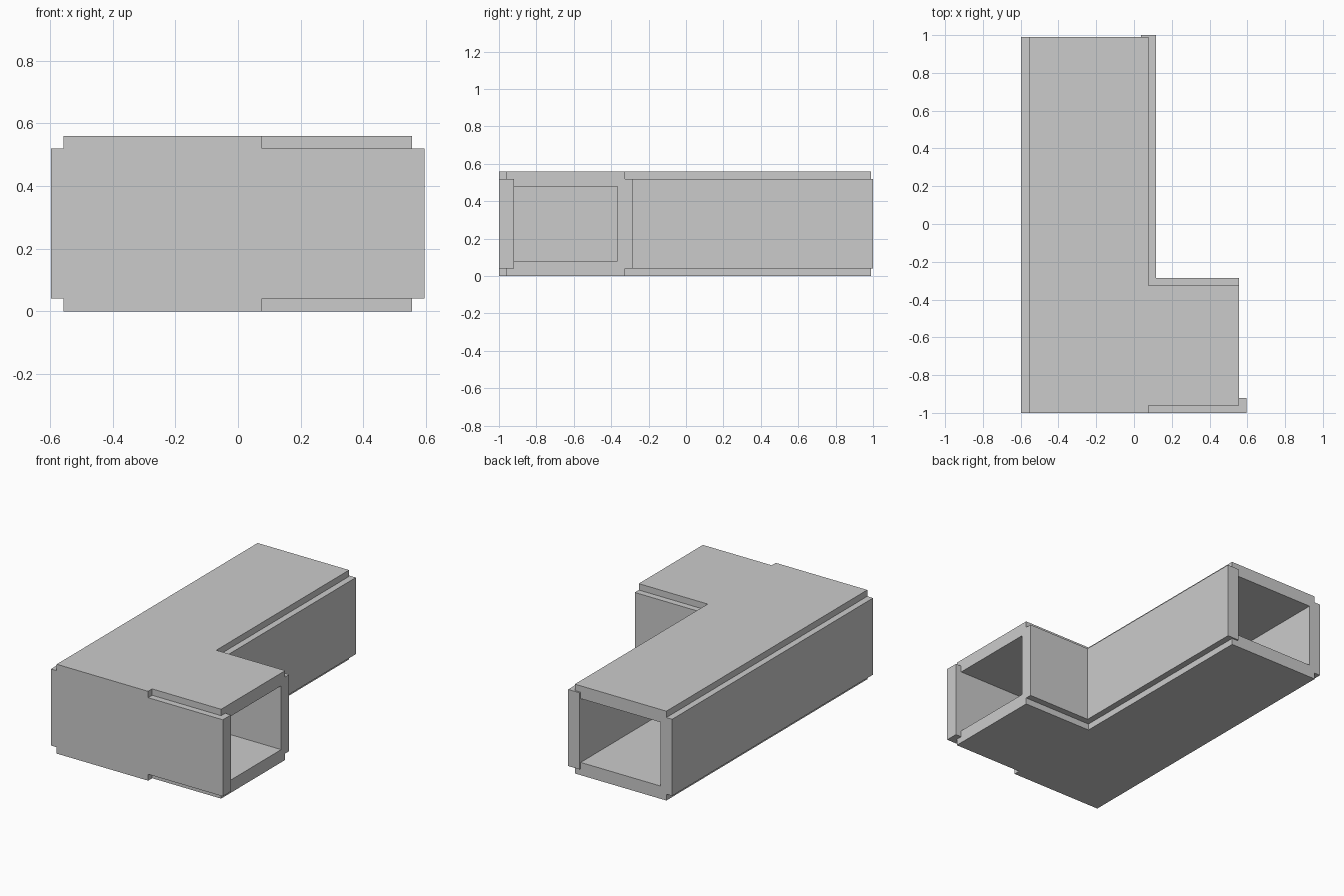
import bpy
import bmesh

if "Cube" in bpy.data.objects:
    bpy.data.objects.remove(bpy.data.objects["Cube"])


def extrude(name, outline, z0, z1):
    """Solid prism from a plan outline."""
    bm = bmesh.new()
    face = bm.faces.new([bm.verts.new((x, y, z0)) for x, y in outline])
    res = bmesh.ops.extrude_face_region(bm, geom=[face])
    top = [v for v in res["geom"] if isinstance(v, bmesh.types.BMVert)]
    bmesh.ops.translate(bm, verts=top, vec=(0, 0, z1 - z0))
    bmesh.ops.recalc_face_normals(bm, faces=bm.faces[:])
    mesh = bpy.data.meshes.new(name)
    bm.to_mesh(mesh)
    bm.free()
    obj = bpy.data.objects.new(name, mesh)
    bpy.context.collection.objects.link(obj)
    return obj


H, T, LAP = 0.56, 0.08, 0.04          # height, board thickness, lap step
L, R, END = -0.597, 0.555, 0.99       # left face, right end, back end

# Floor and ceiling plates
plate = [(L + LAP, -1), (0.077, -1), (0.077, -0.96), (R, -0.96),
         (R, -0.325), (0.077, -0.325), (0.077, END), (L + LAP, END)]
duct = extrude("l_shaped_duct", plate, 0, T)
ceiling = extrude("ceiling_plate", plate, H - T, H)

# Outer wall: left side and front
outer = [(L, END), (L, -1), (0.595, -1), (0.595, -1 + T),
         (L + T, -1 + T), (L + T, END)]
outer_wall = extrude("outer_wall", outer, LAP, H - LAP)

# Inner wall around the inside corner
inner = [(0.117, 1), (0.117, -0.285), (R, -0.285), (R, -0.365),
         (0.037, -0.365), (0.037, 1)]
inner_wall = extrude("inner_wall", inner, LAP, H - LAP)

# Fuse the boards into one hollow body
bpy.context.view_layer.objects.active = duct
for part in (outer_wall, inner_wall, ceiling):
    mod = duct.modifiers.new("join", "BOOLEAN")
    mod.operation = "UNION"
    mod.solver = "EXACT"
    mod.object = part
    bpy.ops.object.modifier_apply(modifier=mod.name)
    bpy.data.objects.remove(part)
